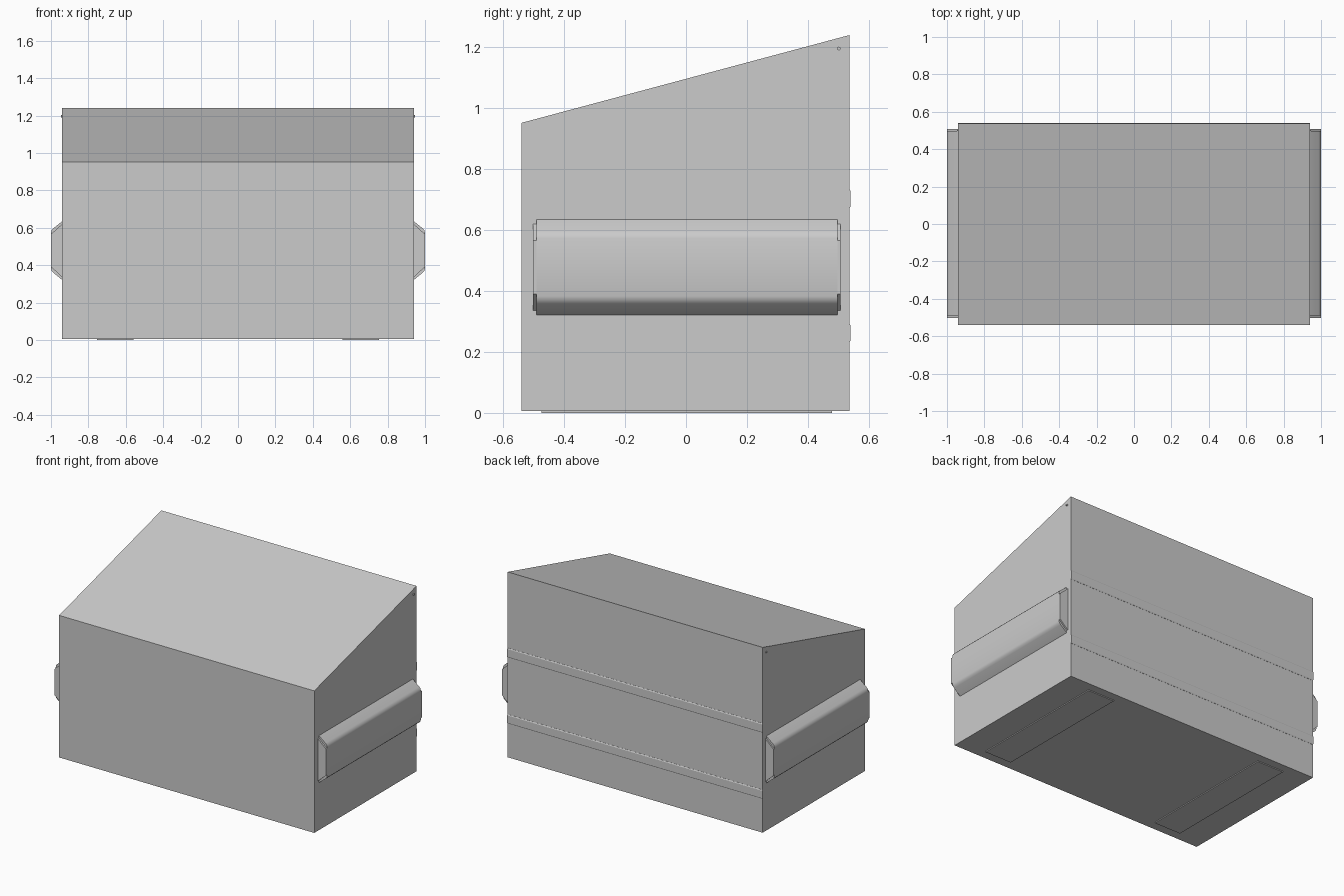
import bpy, bmesh, math

if "Cube" in bpy.data.objects:
    bpy.data.objects.remove(bpy.data.objects["Cube"])


def prism(name, profile, start, end, axis):
    """Extrude a 2D profile along x (profile = y,z) or y (profile = x,z)."""
    bm = bmesh.new()

    def place(p, t):
        return (t, p[0], p[1]) if axis == 'x' else (p[0], t, p[1])

    a = [bm.verts.new(place(p, start)) for p in profile]
    b = [bm.verts.new(place(p, end)) for p in profile]
    n = len(profile)
    bm.faces.new(a)
    bm.faces.new(b[::-1])
    for i in range(n):
        j = (i + 1) % n
        bm.faces.new((a[i], b[i], b[j], a[j]))
    bmesh.ops.recalc_face_normals(bm, faces=bm.faces)
    mesh = bpy.data.meshes.new(name)
    bm.to_mesh(mesh)
    bm.free()
    obj = bpy.data.objects.new(name, mesh)
    bpy.context.collection.objects.link(obj)
    return obj


def box_profile(u0, u1, v0, v1):
    return [(u0, v0), (u1, v0), (u1, v1), (u0, v1)]


def smooth(obj, angle):
    bpy.ops.object.select_all(action='DESELECT')
    obj.select_set(True)
    bpy.context.view_layer.objects.active = obj
    bpy.ops.object.shade_smooth_by_angle(angle=math.radians(angle))


W = 0.94  # half width of the bin

# Bin with sloping top
prism("bin_body", [(-0.54, 0.006), (0.536, 0.006), (0.536, 1.24), (-0.54, 0.952)], -W, W, 'x')

# Shallow reinforcing ribs across the back
for label, z0, z1 in (("lower", 0.232, 0.292), ("upper", 0.672, 0.734)):
    prism(label + "_back_rib", [(0.53, z0), (0.537, z0), (0.54, z0 + 0.006),
                                (0.54, z1 - 0.006), (0.537, z1), (0.53, z1)], -W, W, 'x')

# Half profile of the fork pocket (x, height from pocket centre), mirrored in z
MID = 0.478
half = [(0.93, 0.157), (0.94, 0.157), (0.987, 0.119), (0.996, 0.109), (1.0, 0.095)]
pocket = [(x, MID + h) for x, h in half] + [(x, MID - h) for x, h in reversed(half)]
half = [(0.93, 0.142), (0.94, 0.142), (0.999, 0.088)]
core = [(x, MID + h) for x, h in half] + [(x, MID - h) for x, h in reversed(half)]

for side, s in (("right", 1), ("left", -1)):
    # Fork pocket with slightly narrower projecting ends
    outer = prism(side + "_fork_pocket", [(s * x, z) for x, z in pocket], -0.49, 0.497, 'y')
    smooth(outer, 30)
    prism(side + "_pocket_end_caps", [(s * x, z) for x, z in core], -0.502, 0.507, 'y')

    # Skid under the floor
    prism(side + "_skid", box_profile(s * 0.56, s * 0.755, 0.0, 0.01), -0.475, 0.48, 'y')

    # Lid hinge pin
    bpy.ops.mesh.primitive_cylinder_add(vertices=12, radius=0.006, depth=0.02,
                                        location=(s * (W - 0.003), 0.502, 1.196),
                                        rotation=(0, math.pi / 2, 0))
    bpy.context.object.name = side + "_hinge_pin"
    smooth(bpy.context.object, 40)
